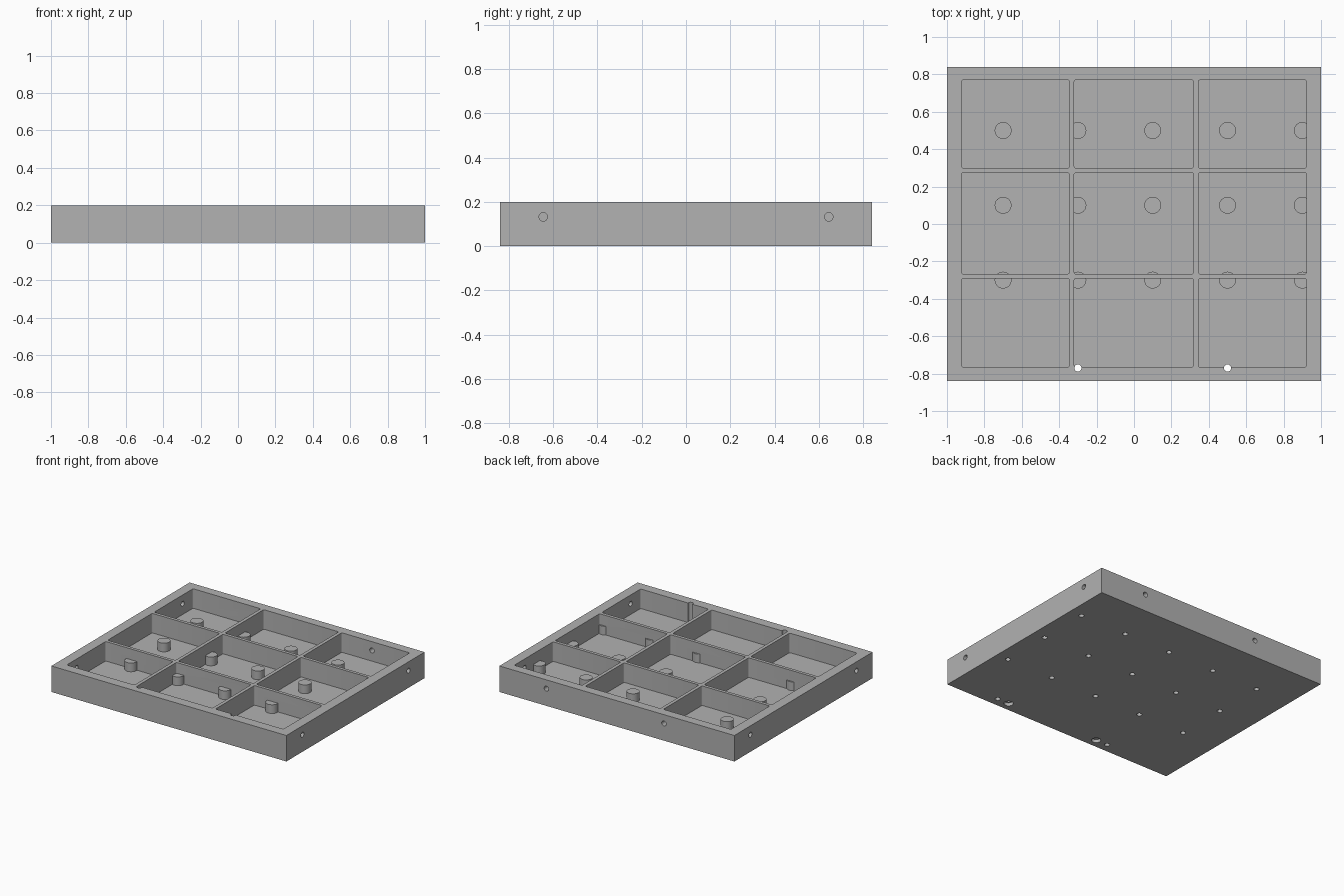
import bpy, bmesh, math
from mathutils import Matrix, Vector

if "Cube" in bpy.data.objects:
    bpy.data.objects.remove(bpy.data.objects["Cube"], do_unlink=True)

HEIGHT, FLOOR, PEG_TOP = 0.2, 0.05, 0.117
HOLE_R = 0.019

grey = bpy.data.materials.new("plain grey")
grey.use_nodes = True
colour = (0.445, 0.445, 0.445, 1)
grey.diffuse_color = colour
grey.node_tree.nodes["Principled BSDF"].inputs["Base Color"].default_value = colour


def box(bm, x0, x1, y0, y1, z0, z1, corner=0):
    """Box with optionally rounded upright edges."""
    size = Matrix.Diagonal((x1 - x0, y1 - y0, z1 - z0, 1))
    centre = Matrix.Translation(((x0 + x1) / 2, (y0 + y1) / 2, (z0 + z1) / 2))
    verts = bmesh.ops.create_cube(bm, size=1, matrix=centre @ size)["verts"]
    if corner:
        edges = {e for v in verts for e in v.link_edges
                 if abs(e.verts[0].co.z - e.verts[1].co.z) > 0.01}
        bmesh.ops.bevel(bm, geom=list(edges), offset=corner, segments=4,
                        profile=0.5, affect='EDGES')


def rod(bm, start, end, radius):
    """Round bar between two points."""
    a, b = Vector(start), Vector(end)
    turn = (b - a).to_track_quat('Z', 'Y').to_matrix().to_4x4()
    bmesh.ops.create_cone(bm, cap_ends=True, segments=32, radius1=radius,
                          radius2=radius, depth=(b - a).length,
                          matrix=Matrix.Translation((a + b) / 2) @ turn)


def finish(bm, name):
    mesh = bpy.data.meshes.new(name)
    bmesh.ops.recalc_face_normals(bm, faces=bm.faces)
    bm.to_mesh(mesh)
    bm.free()
    mesh.materials.append(grey)
    obj = bpy.data.objects.new(name, mesh)
    bpy.context.collection.objects.link(obj)
    return obj


# Solid block
bm = bmesh.new()
box(bm, -1, 1, -0.84, 0.84, 0, HEIGHT)
tray = finish(bm, "divided_tray")

# Three by three pockets
pockets = bmesh.new()
for x0, x1 in ((-0.922, -0.346), (-0.32, 0.318), (0.344, 0.922)):
    for y0, y1 in ((-0.765, -0.292), (-0.267, 0.274), (0.299, 0.77)):
        box(pockets, x0, x1, y0, y1, FLOOR, HEIGHT + 0.1, 0.01)

# Pegs on the floor, each bored from underneath
pegs, bores = bmesh.new(), bmesh.new()
for x in (-0.7, -0.3, 0.1, 0.5, 0.9):
    for y in (-0.3, 0.1, 0.5):
        rod(pegs, (x, y, 0.02), (x, y, PEG_TOP), 0.045)
        rod(bores, (x, y, -0.05), (x, y, 0.08), HOLE_R)

# Holes in the side walls and back wall
for side in (-1, 1):
    for y in (-0.645, 0.645):
        rod(bores, (side * 0.88, y, 0.132), (side * 1.1, y, 0.132), HOLE_R)
for x in (-0.4, 0.6):
    rod(bores, (x, 0.73, 0.132), (x, 0.95, 0.132), HOLE_R)
    rod(bores, (x, -0.77, -0.05), (x, -0.77, 0.04), HOLE_R)

# Upright through holes at the front, widened underneath
recesses = bmesh.new()
for x in (-0.3, 0.5):
    rod(bores, (x, -0.77, -0.05), (x, -0.77, HEIGHT + 0.1), HOLE_R)
    rod(recesses, (x, -0.77, -0.05), (x, -0.77, 0.025), 0.033)

cutters = []
for part, name, operation in ((pockets, "pocket_cutter", 'DIFFERENCE'),
                              (pegs, "peg_shapes", 'UNION'),
                              (bores, "bore_cutter", 'DIFFERENCE'),
                              (recesses, "recess_cutter", 'DIFFERENCE')):
    tool = finish(part, name)
    tool.hide_render = True
    cutters.append(tool)
    mod = tray.modifiers.new(name, 'BOOLEAN')
    mod.operation, mod.solver, mod.object = operation, 'EXACT', tool

# Bake the cuts and drop the helpers
bpy.context.view_layer.update()
baked = bpy.data.meshes.new_from_object(
    tray.evaluated_get(bpy.context.evaluated_depsgraph_get()))
tray.modifiers.clear()
tray.data = baked
for tool in cutters:
    bpy.data.objects.remove(tool, do_unlink=True)

bpy.ops.object.select_all(action='DESELECT')
tray.select_set(True)
bpy.context.view_layer.objects.active = tray
bpy.ops.object.shade_smooth_by_angle(angle=math.radians(30))
